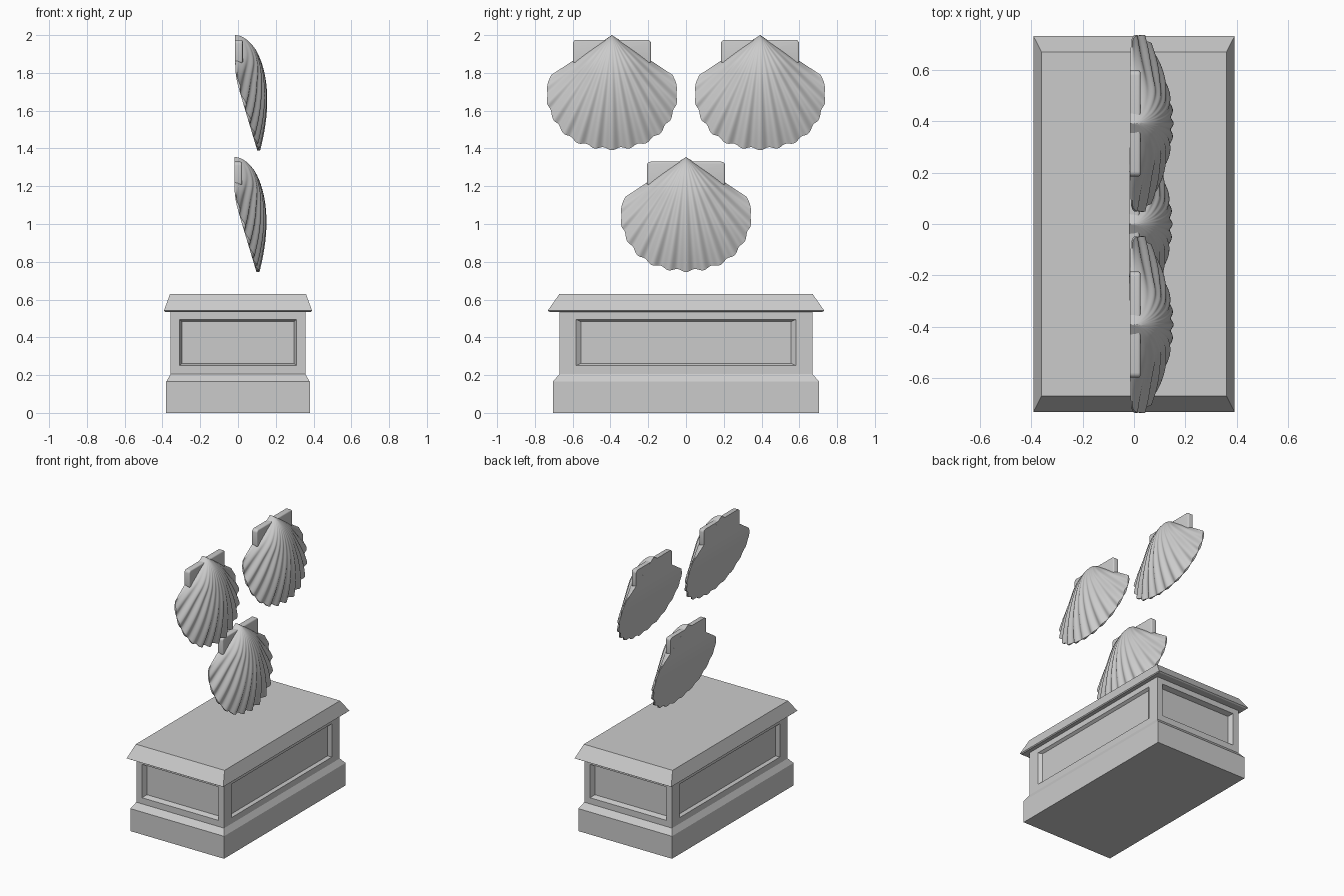
import bpy, bmesh, math
from mathutils import Matrix, Vector

if "Cube" in bpy.data.objects:
    bpy.data.objects.remove(bpy.data.objects["Cube"])


def finish(bm, name, angle=None):
    bmesh.ops.remove_doubles(bm, verts=bm.verts, dist=1e-5)
    bmesh.ops.recalc_face_normals(bm, faces=bm.faces)
    me = bpy.data.meshes.new(name)
    bm.to_mesh(me)
    bm.free()
    ob = bpy.data.objects.new(name, me)
    bpy.context.collection.objects.link(ob)
    if angle:
        bpy.ops.object.select_all(action='DESELECT')
        bpy.context.view_layer.objects.active = ob
        ob.select_set(True)
        bpy.ops.object.shade_smooth_by_angle(angle=math.radians(angle))
    return ob


def loft(bm, rings):
    for a, b in zip(rings, rings[1:]):
        for i in range(len(a)):
            j = (i + 1) % len(a)
            bm.faces.new((a[i], a[j], b[j], b[i]))


def tiers(name, levels):
    """Stack of rectangles given as (half x, half y, z)."""
    bm = bmesh.new()
    rings = [[bm.verts.new((sx * x, sy * y, z))
              for sx, sy in ((-1, -1), (1, -1), (1, 1), (-1, 1))] for x, y, z in levels]
    loft(bm, rings)
    bm.faces.new(rings[0])
    bm.faces.new(rings[-1])
    return finish(bm, name)


# pedestal plinth and cornice
tiers("pedestal_plinth", [(.38, .705, 0), (.38, .705, .165), (.357, .67, .205)])
tiers("pedestal_cornice", [(.385, .722, .535), (.392, .732, .541), (.36, .67, .63)])

# pedestal body: one recessed panel side, turned four times
bm = bmesh.new()
for k in range(4):
    rot = Matrix.Diagonal((.357, .67, 1, 1)) @ Matrix.Rotation(k * math.pi / 2, 4, 'Z')
    rings = []
    for a, z0, z1, d in ((1, .2, .54, 0), (.87, .25, .495, 0), (.83, .262, .483, .055)):
        rings.append([bm.verts.new(rot @ Vector(p)) for p in
                      ((-a, d - 1, z0), (a, d - 1, z0), (a, d - 1, z1), (-a, d - 1, z1))])
    loft(bm, rings)
    bm.faces.new(rings[-1])
finish(bm, "pedestal_body")

# shell outline: (degrees from straight down, radius from the hinge)
RIM = [(0, .603), (10, .6), (20, .592), (28.4, .568), (37.3, .528),
       (43.4, .495), (49, .457), (54, .416), (56.7, .385)]
SPREAD, RIBS = 56.7, 13
NU, NT = 156, 32


def radius(deg):
    for (a, ra), (b, rb) in zip(RIM, RIM[1:]):
        if deg <= b + 1e-6:
            return ra + (rb - ra) * (deg - a) / (b - a)
    return RIM[-1][1]


def back(drop):
    """Back surface: upright at the hinge, leaning forward lower down."""
    return -.015 + .3 * .025 * math.log(1 + math.exp((drop - .22) / .025))


def shell(name, loc):
    bm = bmesh.new()
    front, rear = [], []
    for i in range(NU + 1):
        u = -1 + 2 * i / NU
        th = math.radians(u * SPREAD)
        rib = math.cos(RIBS * math.pi * u)
        r_max = radius(abs(u) * SPREAD) * (1 + .011 * rib * (1 - u ** 8))
        g = max(0, 1 - u * u) ** .6
        f_row, b_row = [], []
        for j in range(NT + 1):
            t = (j / NT) ** 1.6
            r = t * r_max
            y, drop = r * math.sin(th), r * math.cos(th)
            crown = -.015 + .3 * math.sqrt(t) - .185 * t ** 1.75
            h = max(0, crown - back(t * .605)) * g
            h += min(1, t * 8) * .006 + .007 * t * (rib + .4) * min(1, g * 2)
            x = back(drop)
            f_row.append(bm.verts.new((x + max(h, .001 * (j > 0)), y, -drop)))
            b_row.append(bm.verts.new((x, y, -drop)))
        front.append(f_row)
        rear.append(b_row)
    for grid in (front, rear):
        for i in range(NU):
            for j in range(NT):
                c = [grid[i][j], grid[i + 1][j], grid[i + 1][j + 1], grid[i][j + 1]]
                bm.faces.new(c)
    # thin rim joining front and back
    for i in range(NU):
        bm.faces.new((front[i][NT], front[i + 1][NT], rear[i + 1][NT], rear[i][NT]))
    for i in (0, NU):
        for j in range(NT):
            bm.faces.new((front[i][j], front[i][j + 1], rear[i][j + 1], rear[i][j]))
    finish(bm, name, 45).location = loc

    # hinge ears: one rounded slab behind the beak
    bm = bmesh.new()
    bmesh.ops.create_cube(bm, size=1, matrix=Matrix.Translation((.0052, 0, -.09))
                          @ Matrix.Diagonal((.04, .414, .13, 1)))
    corners = [e for e in bm.edges if abs(e.verts[0].co.x - e.verts[1].co.x) > .01]
    bmesh.ops.bevel(bm, geom=corners, offset=.02, segments=4, affect='EDGES', profile=.5)
    lip = [e for e in bm.edges if all(v.co.x > .02 for v in e.verts)]
    bmesh.ops.bevel(bm, geom=lip, offset=.009, segments=3, affect='EDGES', profile=.5)
    finish(bm, name + "_ears", 45).location = loc


shell("shell_left", (0, -.392, 2.0))
shell("shell_right", (0, .392, 2.0))
shell("shell_lower", (-.004, 0, 1.355))
